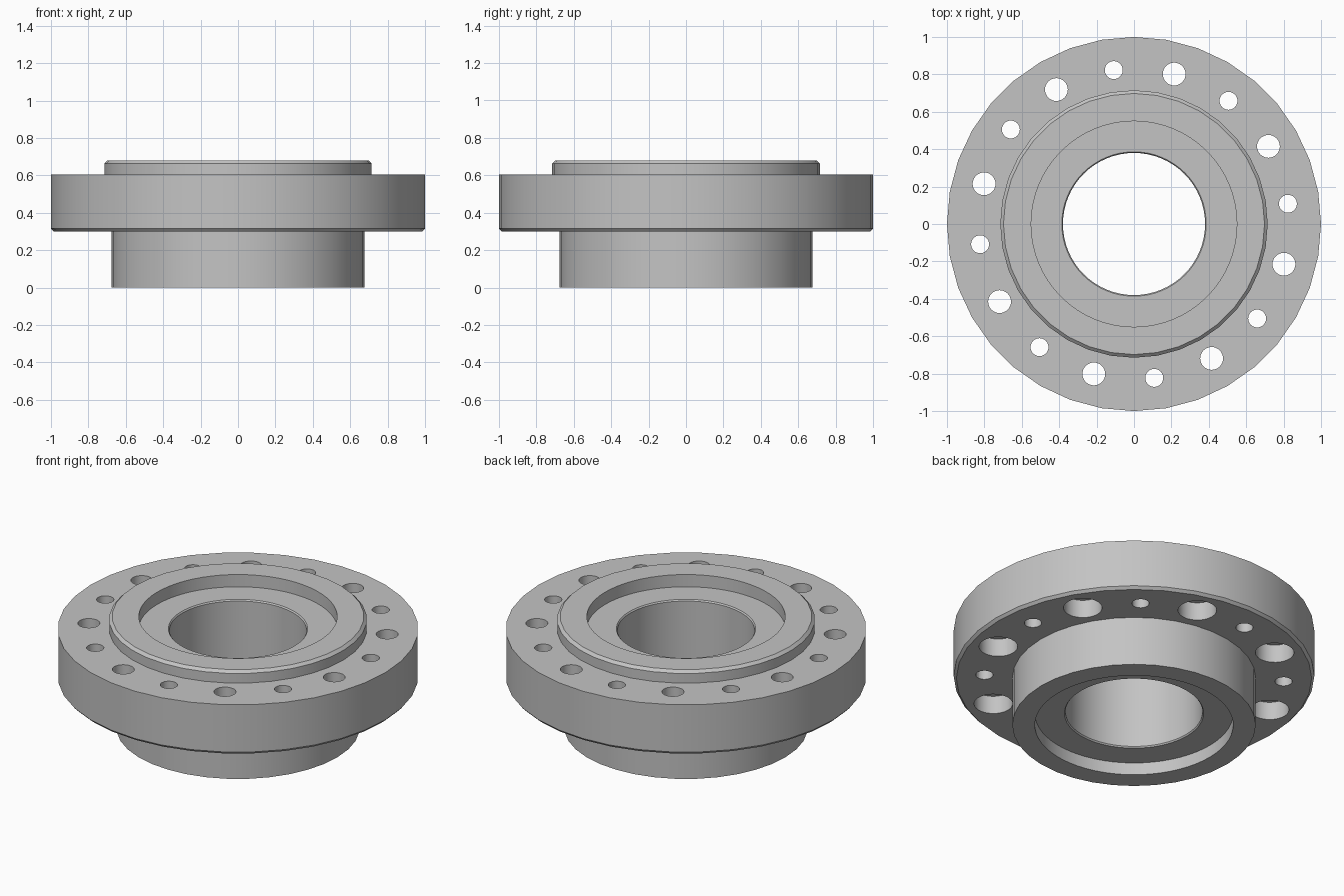
import bpy
import bmesh
import math

cube = bpy.data.objects.get("Cube")
if cube:
    bpy.data.objects.remove(cube)

steel = bpy.data.materials.new("plain_grey")
steel.use_nodes = True
GREY = (0.55, 0.55, 0.55, 1)
steel.diffuse_color = GREY
steel.node_tree.nodes["Principled BSDF"].inputs["Base Color"].default_value = GREY


def lathe(bm, profile, sides, cx=0.0, cy=0.0):
    """Closed solid of revolution from (radius, height) points, bottom to top."""
    rings = []
    for r, z in profile:
        angles = [math.tau * i / sides for i in range(sides)]
        rings.append([bm.verts.new((cx + r * math.cos(a), cy + r * math.sin(a), z)) for a in angles])
    for low, high in zip(rings, rings[1:]):
        for i in range(sides):
            j = (i + 1) % sides
            bm.faces.new((low[i], low[j], high[j], high[i]))
    bm.faces.new(rings[0][::-1])
    bm.faces.new(rings[-1])


def make_object(name, bm):
    mesh = bpy.data.meshes.new(name)
    bm.to_mesh(mesh)
    bm.free()
    mesh.materials.append(steel)
    obj = bpy.data.objects.new(name, mesh)
    bpy.context.collection.objects.link(obj)
    return obj


# Hub, bolt flange and raised boss as one turned body
bm = bmesh.new()
lathe(bm, [(0.675, 0), (0.675, 0.3), (0.985, 0.3), (1, 0.316), (1, 0.605),
           (0.715, 0.605), (0.715, 0.664), (0.698, 0.68)], 36)
flange = make_object("flange_body", bm)

# Central bore with a shallow recess at each end
bm = bmesh.new()
lathe(bm, [(0.55, -0.1), (0.55, 0.075), (0.386, 0.075), (0.38, 0.083),
           (0.38, 0.597), (0.386, 0.605), (0.55, 0.605), (0.55, 0.8)], 64)
bore = make_object("bore_cutter", bm)

# Alternating counterbored bolt holes and small plain holes
bm = bmesh.new()
PITCH = 0.83
for k in range(8):
    a = math.radians(30 + 45 * k)
    lathe(bm, [(0.107, 0.2), (0.107, 0.41), (0.061, 0.41), (0.061, 0.8)], 32,
          PITCH * math.cos(a), PITCH * math.sin(a))
    a = math.radians(7.5 + 45 * k)
    lathe(bm, [(0.048, 0.2), (0.048, 0.8)], 24, PITCH * math.cos(a), PITCH * math.sin(a))
holes = make_object("hole_cutter", bm)

# Cut the body, then discard the cutters
bpy.ops.object.select_all(action='DESELECT')
bpy.context.view_layer.objects.active = flange
flange.select_set(True)
for cutter in (bore, holes):
    cutter.hide_render = True
    mod = flange.modifiers.new(cutter.name, 'BOOLEAN')
    mod.operation = 'DIFFERENCE'
    mod.solver = 'EXACT'
    mod.object = cutter
    bpy.ops.object.modifier_apply(modifier=mod.name)
    bpy.data.objects.remove(cutter)

bpy.ops.object.shade_smooth_by_angle(angle=math.radians(30))
